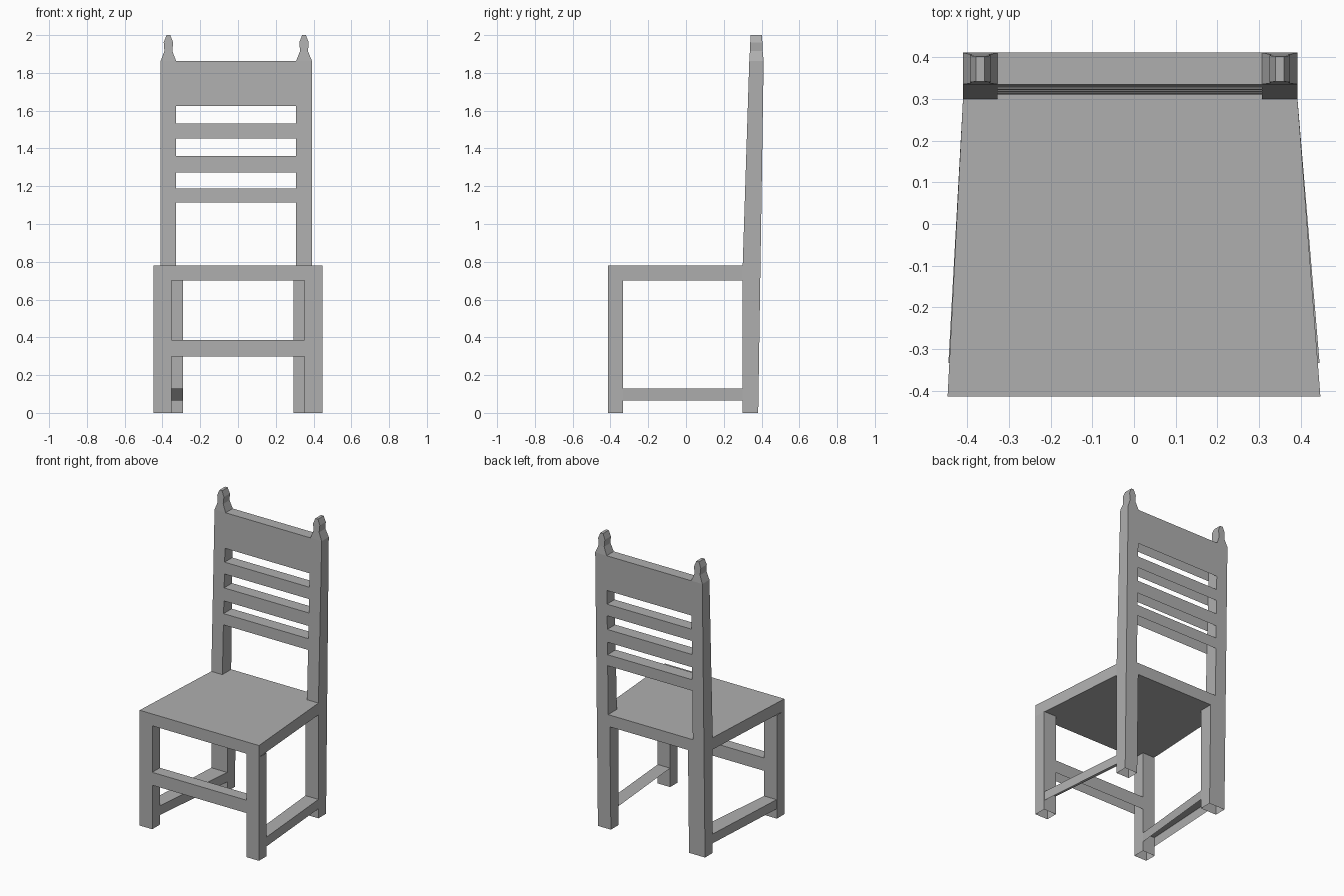
import bpy, bmesh

if "Cube" in bpy.data.objects:
    bpy.data.objects.remove(bpy.data.objects["Cube"])

# Mid grey, darker than the default
grey = bpy.data.materials.new("grey_wood")
grey.diffuse_color = (0.43, 0.43, 0.43, 1)
grey.use_nodes = True
grey.node_tree.nodes["Principled BSDF"].inputs["Base Color"].default_value = grey.diffuse_color


def loft(name, rings, bottom=True, top=True, open_sides=()):
    """Skin a stack of rings; every ring is (plan points, height)."""
    bm = bmesh.new()
    loops = [[bm.verts.new((x, y, z)) for x, y in plan] for plan, z in rings]
    bm_sides = []
    for a, b in zip(loops, loops[1:]):
        n = len(a)
        for i in range(n):
            j = (i + 1) % n
            face = bm.faces.new((a[i], a[j], b[j], b[i]))
            if i in open_sides:
                bm_sides.append(face)
    caps = [bm.faces.new(loops[0][::-1]), bm.faces.new(loops[-1])]
    bmesh.ops.recalc_face_normals(bm, faces=bm.faces)
    # Leave the unwanted ends and sides open
    unwanted = bm_sides + [f for f, keep in zip(caps, (bottom, top)) if not keep]
    bmesh.ops.delete(bm, geom=unwanted, context='FACES_ONLY')
    mesh = bpy.data.meshes.new(name)
    bm.to_mesh(mesh)
    bm.free()
    mesh.materials.append(grey)
    obj = bpy.data.objects.new(name, mesh)
    bpy.context.collection.objects.link(obj)
    return obj


def rect(x0, x1, y0, y1):
    x0, x1 = sorted((x0, x1))
    return [(x0, y0), (x1, y0), (x1, y1), (x0, y1)]


# Leaning front and rear planes of the chair back
def back_front(z):
    return 0.30 + 0.035 * max(0, z - 0.78) / 1.085


def back_rear(z):
    return 0.382 + 0.029 * z / 1.865


SEAT_Z, APRON_Z, POST_Z = 0.78, 0.70, 1.862
FRONT, LEG_REAR = -0.414, -0.333

# Per side: outer x of the back post, inner x of its leg, inner x beside the slats
sides = {"left": (-1, -0.41, -0.29, -0.327), "right": (1, 0.392, 0.295, 0.307)}

for side, (s, outer, leg_in, slat_in) in sides.items():
    # Back leg running up into the post and its small finial
    rings = []
    for z, inner in ((0, leg_in), (APRON_Z, leg_in), (SEAT_Z, slat_in), (POST_Z, slat_in)):
        rings.append((rect(outer, inner, back_front(z), back_rear(z)), z))
    cx, cy = (outer + slat_in) / 2, 0.372
    for z, hx, hy in ((1.915, 0.021, 0.034), (1.962, 0.025, 0.032), (2.0, 0.010, 0.030)):
        rings.append((rect(cx - hx, cx + hx, cy - hy, cy + hy), z))
    loft(f"back_post_{side}", rings, bottom=False)

    # Front leg
    leg = rect(s * 0.447, s * 0.352, FRONT, LEG_REAR)
    loft(f"front_leg_{side}", [(leg, 0), (leg, APRON_Z)], bottom=False, top=False)

    # Tapering low side stretcher, open underneath; the right one also inside
    bar = [(s * 0.445, LEG_REAR), (s * 0.352, LEG_REAR), (leg_in, 0.30), (outer, 0.30)]
    loft(f"side_stretcher_{side}", [(bar, 0.065), (bar, 0.128)], bottom=False,
         open_sides=(0, 2) if s < 0 else (0, 1, 2))

# Front stretcher
bar = rect(-0.352, 0.352, FRONT, LEG_REAR)
loft("front_stretcher", [(bar, 0.298), (bar, 0.385)], bottom=False, open_sides=(1, 3))

# Trapezoid seat reaching back between the posts
left, right = sides["left"], sides["right"]


def seat_plan(l, r, z):
    return [(-0.447, FRONT), (0.447, FRONT), (right[1], 0.30), (r, 0.30),
            (r, back_rear(z)), (l, back_rear(z)), (l, 0.30), (left[1], 0.30)]


loft("seat", [(seat_plan(left[2], right[2], APRON_Z), APRON_Z),
              (seat_plan(left[3], right[3], SEAT_Z), SEAT_Z)], open_sides=(2, 3, 5, 6))

# Back slats and the tall top rail, open underneath
for name, z0, z1 in (("slat_low", 1.113, 1.188), ("slat_middle", 1.273, 1.36),
                     ("slat_high", 1.453, 1.532), ("top_rail", 1.625, POST_Z)):
    loft(name, [(rect(left[3], right[3], back_front(z), back_rear(z)), z) for z in (z0, z1)],
         bottom=False, open_sides=(1, 3))
